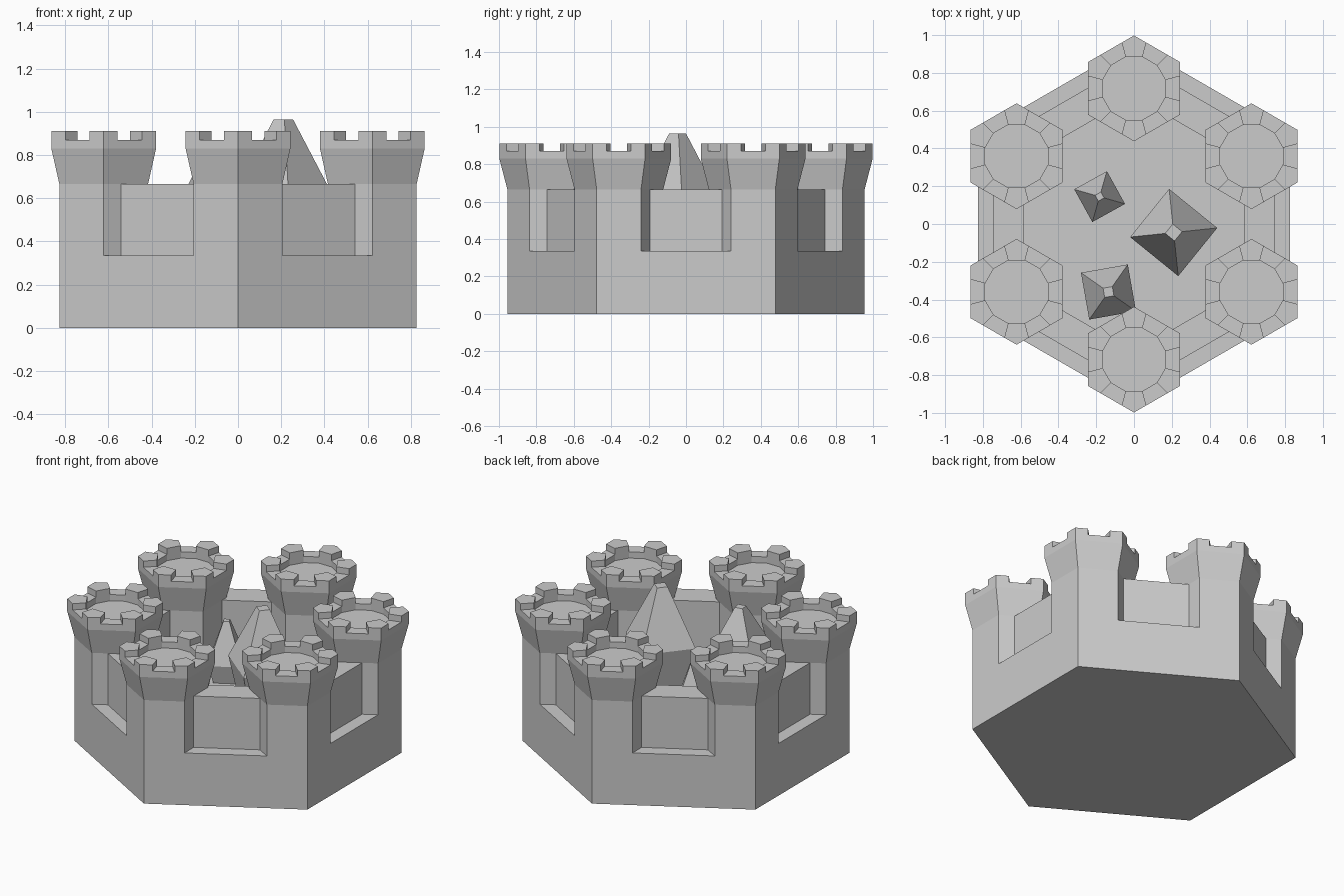
import bpy, math
from math import cos, sin, radians, pi

if "Cube" in bpy.data.objects:
    bpy.data.objects.remove(bpy.data.objects["Cube"])

BASE_R = 0.955      # corner radius of the castle base
LEDGE = 0.335       # height of wall recess and courtyard
WALL_TOP = 0.665
TOWER_DIST = 0.718


def add_mesh(name, verts, faces):
    me = bpy.data.meshes.new(name)
    me.from_pydata(verts, [], faces)
    me.update()
    ob = bpy.data.objects.new(name, me)
    bpy.context.collection.objects.link(ob)
    return ob


def loft(name, n, rings, start, centre=(0, 0)):
    """Stack of n-sided rings (radius, z), capped at both ends."""
    verts = []
    for r, z in rings:
        for i in range(n):
            a = start + 2 * pi * i / n
            verts.append((centre[0] + r * cos(a), centre[1] + r * sin(a), z))
    faces = [tuple(reversed(range(n)))]
    for k in range(len(rings) - 1):
        for i in range(n):
            j = (i + 1) % n
            faces.append((k*n + i, k*n + j, (k+1)*n + j, (k+1)*n + i))
    faces.append(tuple((len(rings) - 1) * n + i for i in range(n)))
    return add_mesh(name, verts, faces)


def prism(name, outline, z0, z1, centre):
    n = len(outline)
    verts = [(centre[0] + x, centre[1] + y, z) for z in (z0, z1) for x, y in outline]
    faces = [tuple(reversed(range(n))), tuple(range(n, 2 * n))]
    faces += [(i, (i + 1) % n, n + (i + 1) % n, n + i) for i in range(n)]
    return add_mesh(name, verts, faces)


def polar(r, deg):
    return (r * cos(radians(deg)), r * sin(radians(deg)))


# Hexagonal base block, its top is the courtyard floor
loft("castle_base", 6, [(BASE_R, 0), (BASE_R, LEDGE)], radians(30))

TOP_R, INNER_R = 0.28, 0.172
APOTHEM = TOP_R * cos(radians(30))
EDGE_R = APOTHEM / cos(radians(15))

for k in range(6):
    # Flared hexagonal tower on each corner
    c = polar(TOWER_DIST, 30 + 60 * k)
    loft(f"tower_{k+1}", 6, [(0.237, LEDGE), (0.237, WALL_TOP), (TOP_R, 0.83)],
         radians(30), c)

    # Parapet ring: high merlons on corners, low gaps on the sides
    for i in range(6):
        a = 30 + 60 * i
        merlon = [polar(INNER_R, a - 15), polar(EDGE_R, a - 15), polar(TOP_R, a),
                  polar(EDGE_R, a + 15), polar(INNER_R, a + 15)]
        prism(f"merlon_{k+1}_{i+1}", merlon, 0.83, 0.91, c)
        b = a + 30
        gap = [polar(INNER_R, b - 15), polar(EDGE_R, b - 15),
               polar(EDGE_R, b + 15), polar(INNER_R, b + 15)]
        prism(f"crenel_{k+1}_{i+1}", gap, 0.83, 0.87, c)

    # Recessed curtain wall between neighbouring towers
    wall = prism(f"curtain_wall_{k+1}",
                 [(0.585, -0.24), (0.746, -0.24), (0.746, 0.24), (0.585, 0.24)],
                 LEDGE, WALL_TOP, (0, 0))
    wall.rotation_euler.z = radians(60 * k)

# Four-sided spires in the courtyard: centre, angle, (base, waist, tip) radii, waist z, tip z
spires = [((0.21, -0.045), 6, (0.16, 0.232, 0.045), 0.61, 0.965),
          ((-0.182, 0.145), -16, (0.10, 0.14, 0.025), 0.455, 0.71),
          ((-0.135, -0.36), 55, (0.125, 0.178, 0.035), 0.56, 0.80)]
for i, (c, ang, (rb, rw, rt), zw, zt) in enumerate(spires):
    loft(f"courtyard_spire_{i+1}", 4, [(rb, LEDGE), (rw, zw), (rt, zt)], radians(ang), c)
